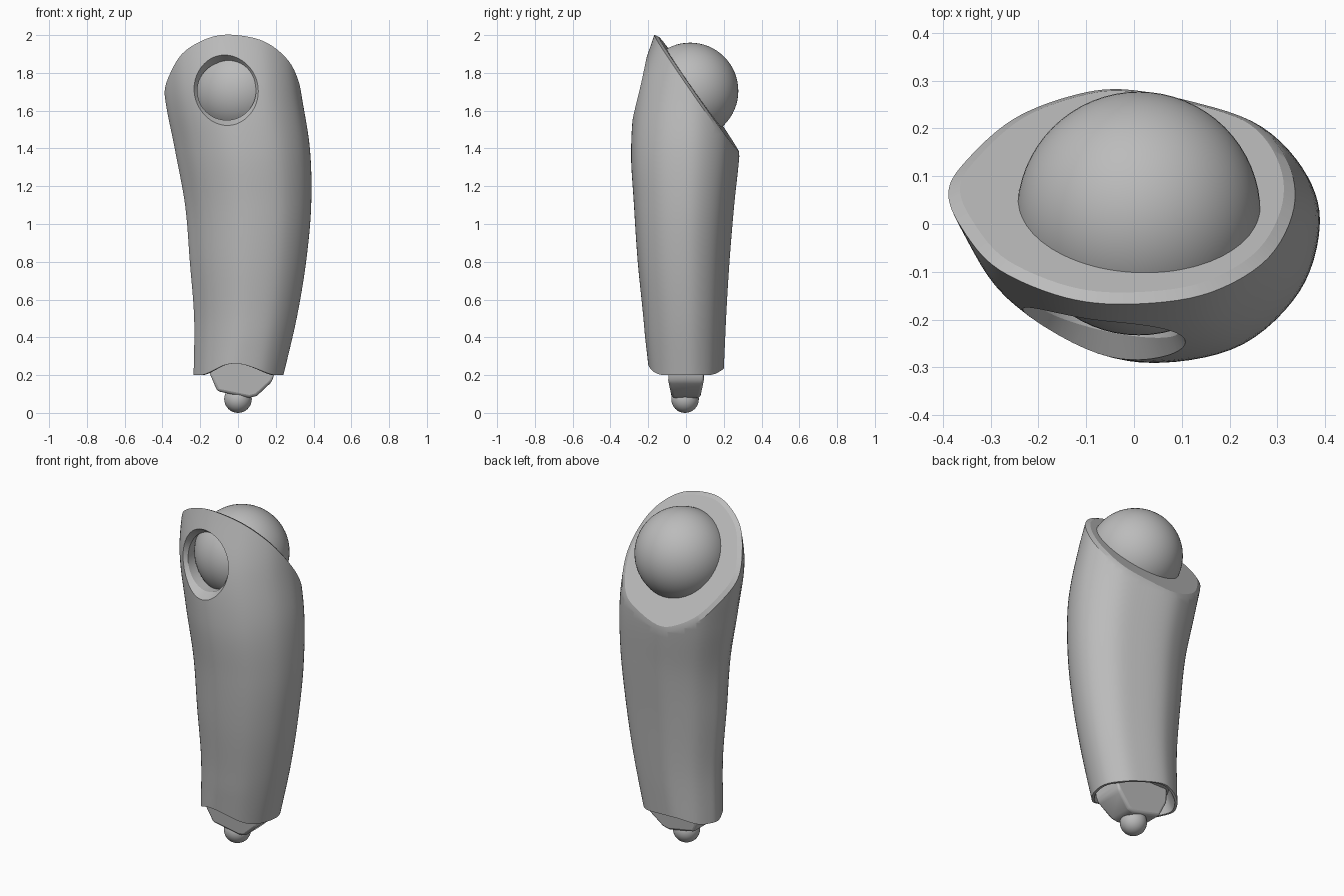
import bpy, bmesh, math
from mathutils import Vector

if "Cube" in bpy.data.objects:
    bpy.data.objects.remove(bpy.data.objects["Cube"])

grey = bpy.data.materials.new("plain grey")
grey.use_nodes = True
grey.diffuse_color = (0.5, 0.5, 0.5, 1)
grey.node_tree.nodes["Principled BSDF"].inputs["Base Color"].default_value = (0.5, 0.5, 0.5, 1)


def make_object(name, bm):
    bmesh.ops.recalc_face_normals(bm, faces=bm.faces)
    mesh = bpy.data.meshes.new(name)
    bm.to_mesh(mesh)
    bm.free()
    mesh.materials.append(grey)
    obj = bpy.data.objects.new(name, mesh)
    bpy.context.collection.objects.link(obj)
    return obj


def activate(obj):
    bpy.ops.object.select_all(action='DESELECT')
    obj.select_set(True)
    bpy.context.view_layer.objects.active = obj


def smooth(obj, degrees=35):
    activate(obj)
    bpy.ops.object.shade_smooth_by_angle(angle=math.radians(degrees))


def spline(points, steps, closed):
    """Catmull-Rom curve through points of any dimension."""
    pts = [Vector(p) for p in points]
    n = len(pts)
    pick = (lambda i: pts[i % n]) if closed else (lambda i: pts[min(max(i, 0), n - 1)])
    out = []
    for i in range(n if closed else n - 1):
        a, b, c, d = (pick(i + k) for k in (-1, 0, 1, 2))
        for s in range(steps):
            t = s / steps
            out.append(0.5 * (2 * b + (c - a) * t + (2 * a - 5 * b + 4 * c - d) * t ** 2
                              + (3 * b - a - 3 * c + d) * t ** 3))
    return out if closed else out + [pts[-1]]


def loft(bm, rings):
    loops = [[bm.verts.new(p) for p in ring] for ring in rings]
    for low, high in zip(loops, loops[1:]):
        for i in range(len(low)):
            j = (i + 1) % len(low)
            bm.faces.new((low[i], low[j], high[j], high[i]))
    bm.faces.new(loops[0])
    bm.faces.new(loops[-1])


# Sleeve cross-section, in units of its half width and half depth
outline = spline([(-1, .2), (-.93, .46), (-.74, .76), (-.45, .94), (-.15, 1), (.28, .9),
                  (.68, .72), (.93, .38), (1, 0), (.88, -.48), (.55, -.87), (.1, -1),
                  (-.28, -.92), (-.68, -.58), (-.9, -.14)], 6, True)
# Sleeve extents by height: z, right, left, front, back
rows = spline([(.2, -.235, .24, -.2, .2), (.5, -.232, .31, -.225, .212),
               (.8, -.255, .36, -.255, .23), (1.1, -.28, .387, -.275, .255),
               (1.4, -.335, .38, -.29, .285), (1.7, -.39, .333, -.262, .29),
               (2, -.39, .29, -.168, .28), (2.3, -.37, .25, -.07, .27)], 8, False)


def section(row, shrink=1.0, wavy=True):
    z, x0, x1, y0, y1 = row
    ring = []
    for u, v in outline:
        # lower edge arches up at the front, less at the back
        arch = max(0, 1 - ((u + .3) / (.55 if u < -.3 else 1.1)) ** 2)
        rise = (.065 if v < 0 else .035) * v * v * arch
        fade = max(0, 1 - (z - .2) / .2) if wavy else 0
        ring.append(((x0 + x1) / 2 + shrink * u * (x1 - x0) / 2,
                     (y0 + y1) / 2 + shrink * v * (y1 - y0) / 2, z + rise * fade))
    return ring


# Sleeve with a shallow hollow below and a slanted top
bm = bmesh.new()
cavity_top = (.285, *rows[0][1:])
loft(bm, [section(cavity_top, .8, False), section(rows[0], .94)] + [section(r) for r in rows])
cut = bmesh.ops.bisect_plane(bm, geom=bm.verts[:] + bm.edges[:] + bm.faces[:],
                             plane_co=(0, 0, 1.76), plane_no=(.06, 1.43, 1), clear_outer=True)
rim = [e for e in cut["geom_cut"] if isinstance(e, bmesh.types.BMEdge)]
cap = bmesh.ops.contextual_create(bm, geom=rim)["faces"]
bmesh.ops.recalc_face_normals(bm, faces=bm.faces)
bmesh.ops.inset_region(bm, faces=cap, thickness=.024, depth=.013)
sleeve = make_object("arm_sleeve", bm)

# Round window in the front: the cutter is sheared to follow the surface
bm = bmesh.new()
loft(bm, [[(-.06 + r * math.cos(a), y - .22 * r * math.cos(a) + .22 * r * math.sin(a),
            1.705 + r * math.sin(a))
           for a in (math.tau * k / 64 for k in range(64))]
          for y, r in ((-.35, .255), (-.19, .155), (.02, .155))])
cutter = make_object("window_cutter", bm)
cutter.hide_render = True
window = sleeve.modifiers.new("window", 'BOOLEAN')
window.operation = 'DIFFERENCE'
window.solver = 'EXACT'
window.object = cutter
activate(sleeve)
bpy.ops.object.modifier_apply(modifier=window.name)
bpy.data.objects.remove(cutter)
smooth(sleeve, 25)


# Shoulder and wrist balls
def ball(name, centre, radius, segments):
    bm = bmesh.new()
    bmesh.ops.create_uvsphere(bm, u_segments=segments, v_segments=segments // 2, radius=radius)
    bmesh.ops.translate(bm, verts=bm.verts, vec=centre)
    smooth(make_object(name, bm))


ball("shoulder_ball", (.01, .022, 1.705), .255, 64)
ball("wrist_ball", (0, -.005, .073), .073, 32)

# Faceted wrist block, narrower in depth toward the ball
profile = [(-.15, .32), (-.15, .21), (-.11, .115), (-.04, .1), (.06, .08), (.1, .09),
           (.18, .165), (.19, .2), (.19, .32)]
bm = bmesh.new()
loft(bm, [[(x, side * (.075 + .025 * min(1, (z - .08) / .12)), z) for x, z in profile]
          for side in (-1, 1)])
block = make_object("wrist_block", bm)
bevel = block.modifiers.new("soft edges", 'BEVEL')
bevel.width = .015
bevel.segments = 3
smooth(block)
